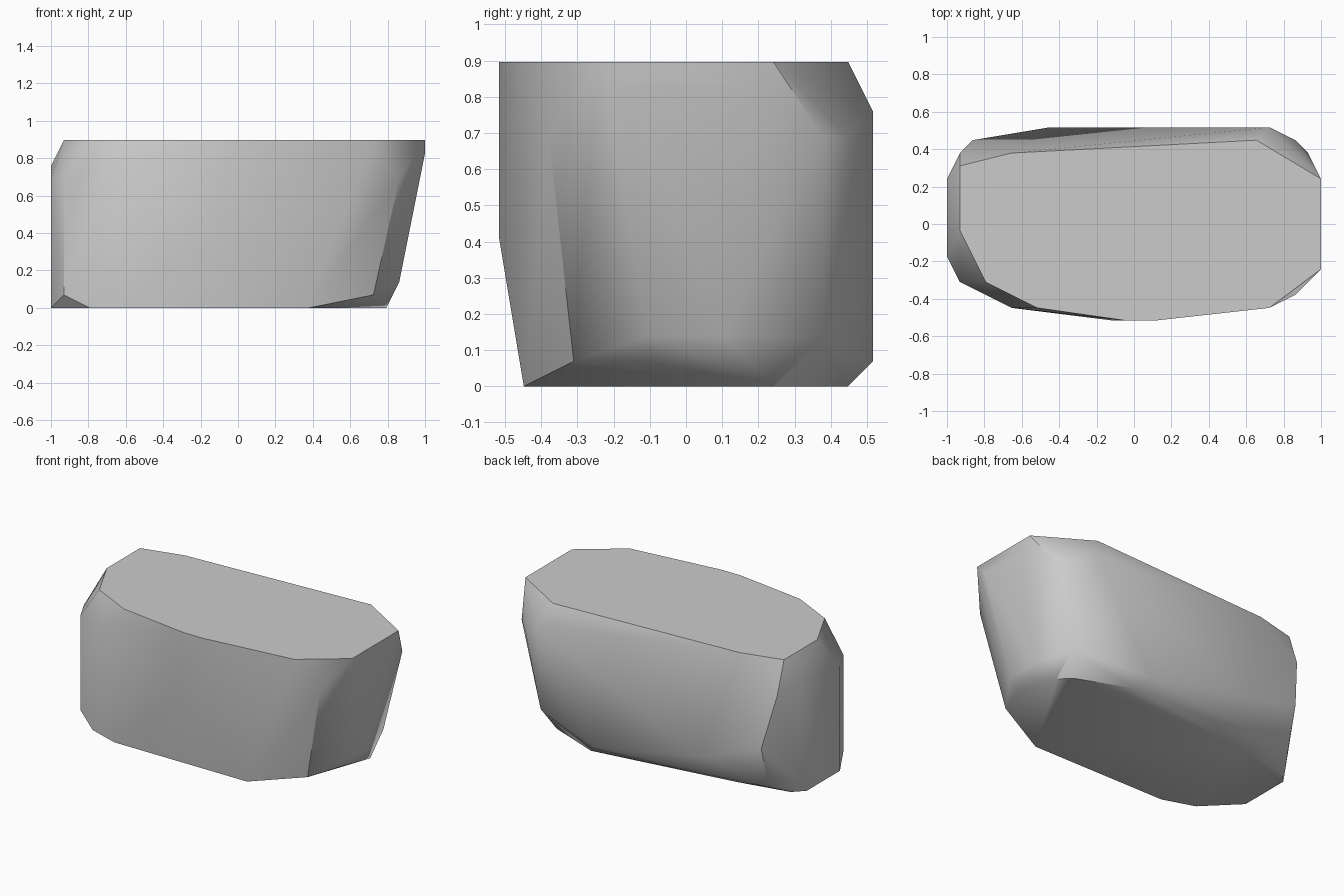
import bpy
import bmesh
import math

default_cube = bpy.data.objects.get("Cube")
if default_cube:
    bpy.data.objects.remove(default_cube, do_unlink=True)

# The stone is carved on a coarse lattice: x cell, y cell per height level
CELL = 2 / 29
levels = {
    13: [(1, 12), (5, 13), (24, 14), (29, 11), (29, 4), (25, 1), (16, 0), (14, 0), (7, 1), (3, 3), (1, 7)],
    12: [(29, 10), (29, 5)],
    11: [(0, 11), (0, 8), (25, 15), (5, 1)],
    10: [(27, 2), (28, 13), (27, 14), (1, 13), (0, 5), (1, 3)],
    6: [(13, 0), (16, 0)],
    5: [(2, 14)],
    3: [(8, 15)],
    2: [(27, 9), (27, 6), (26, 13)],
    1: [(25, 3), (26, 6), (19, 15), (11, 14), (2, 13), (1, 3)],
    0: [(20, 1), (6, 1), (3, 2), (0, 5), (0, 10), (1, 11), (6, 12), (20, 14), (25, 12), (26, 11)],
}


def lattice_point(column, row, level):
    return ((column - 14.5) * CELL, (row - 7.5) * CELL, level * CELL)


def make_material(name, colour):
    material = bpy.data.materials.new(name)
    material.use_nodes = True
    material.diffuse_color = colour
    shader = next(n for n in material.node_tree.nodes if n.type == "BSDF_PRINCIPLED")
    shader.inputs["Base Color"].default_value = colour
    return material


# Wrap the corner points in a convex skin
bm = bmesh.new()
for level, corners in levels.items():
    for column, row in corners:
        bm.verts.new(lattice_point(column, row, level))
hull = bmesh.ops.convex_hull(bm, input=bm.verts[:])
loose = {g for g in hull["geom_interior"] + hull["geom_unused"] if isinstance(g, bmesh.types.BMVert)}
bmesh.ops.delete(bm, geom=list(loose), context="VERTS")

# Merge flat areas such as the top and the underside
bmesh.ops.dissolve_limit(bm, angle_limit=math.radians(1), verts=bm.verts[:], edges=bm.edges[:])
bmesh.ops.recalc_face_normals(bm, faces=bm.faces[:])

mesh = bpy.data.meshes.new("stone_block")
bm.to_mesh(mesh)
bm.free()
mesh.materials.append(make_material("stone grey", (0.6, 0.6, 0.6, 1)))

stone = bpy.data.objects.new("stone_block", mesh)
bpy.context.collection.objects.link(stone)

# Soft sides with crisp rims
bpy.ops.object.select_all(action="DESELECT")
stone.select_set(True)
bpy.context.view_layer.objects.active = stone
bpy.ops.object.shade_smooth_by_angle(angle=math.radians(35))
